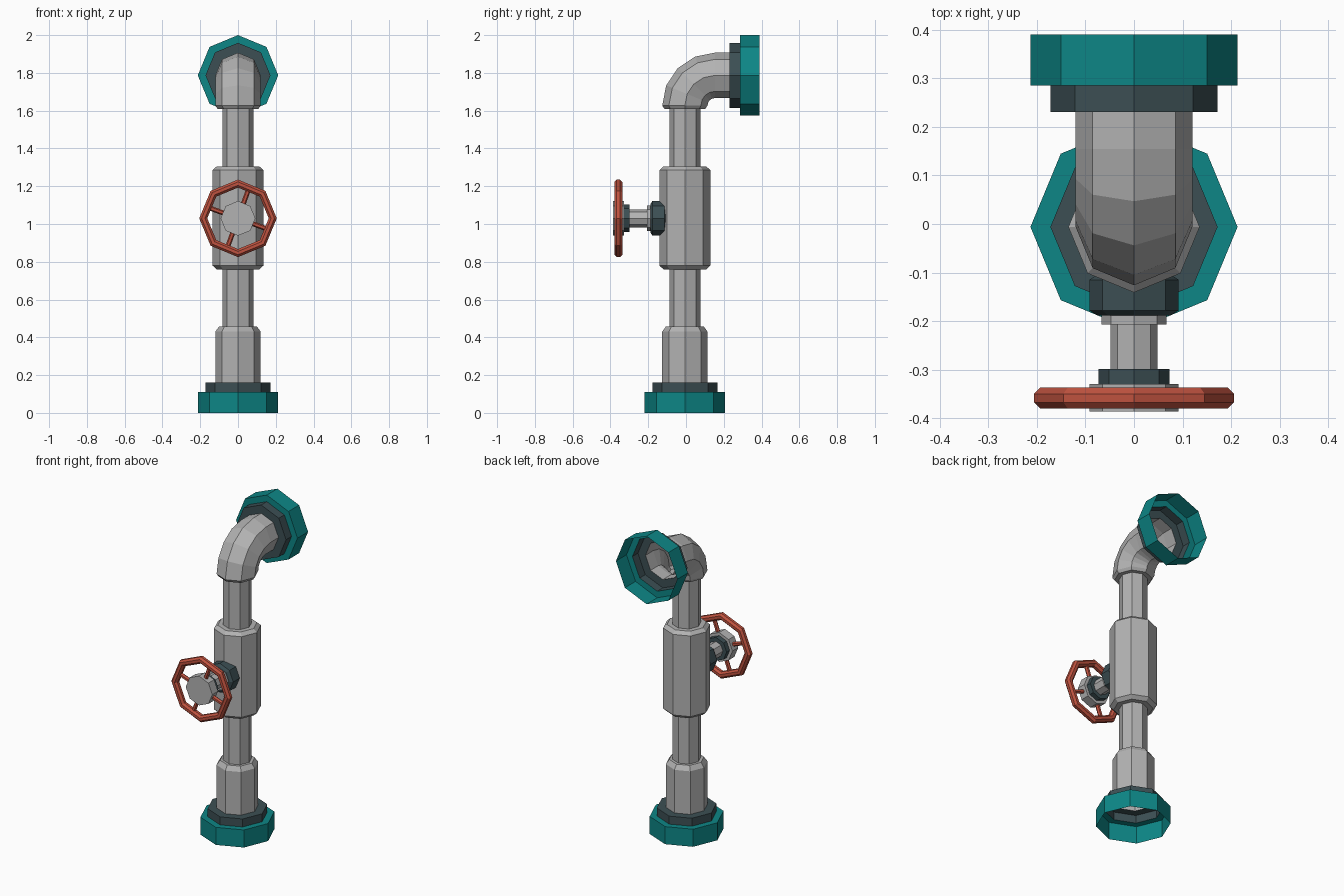
import bpy, bmesh, math
from mathutils import Vector

if "Cube" in bpy.data.objects:
    bpy.data.objects.remove(bpy.data.objects["Cube"])

CY = -0.006      # pipe axis
WZ = 1.03        # valve axis height
EZ = 1.787       # outlet axis height
UP, BACK, FRONT = 0, math.pi / 2, -math.pi / 2


def material(name, rgb):
    m = bpy.data.materials.new(name)
    m.diffuse_color = (*rgb, 1)
    m.use_nodes = True
    m.node_tree.nodes["Principled BSDF"].inputs["Base Color"].default_value = m.diffuse_color
    return m


TEAL = material("teal", (0.004, 0.24, 0.24))
DARK = material("dark slate", (0.045, 0.078, 0.088))
GREY = material("pipe grey", (0.45, 0.45, 0.45))
RED = material("wheel red", (0.52, 0.085, 0.05))


def tube(name, stations, mat, caps=False, loop=False, sides=8):
    """Skin rings given as (y, z, direction angle in the yz plane, radius)."""
    bm = bmesh.new()
    rings = []
    for y, z, t, r in stations:
        u = Vector((0, math.cos(t), -math.sin(t)))
        ring = []
        for k in range(sides):
            a = 2 * math.pi * k / sides
            ring.append(bm.verts.new(Vector((r * math.cos(a), y, z)) + u * r * math.sin(a)))
        rings.append(ring)
    pairs = list(zip(rings, rings[1:]))
    if loop:
        pairs.append((rings[-1], rings[0]))
    for a, b in pairs:
        for k in range(sides):
            n = (k + 1) % sides
            bm.faces.new((a[k], a[n], b[n], b[k]))
    if caps:
        bm.faces.new(rings[0][::-1])
        bm.faces.new(rings[-1])
    if caps or loop:
        bmesh.ops.recalc_face_normals(bm, faces=bm.faces)
    me = bpy.data.meshes.new(name)
    bm.to_mesh(me)
    bm.free()
    me.materials.append(mat)
    ob = bpy.data.objects.new(name, me)
    bpy.context.collection.objects.link(ob)
    return ob


def upright(name, pts, mat):
    return tube(name, [(CY, z, UP, r) for r, z in pts], mat)


def valve(name, pts, mat):
    return tube(name, [(y, WZ, FRONT, r) for r, y in pts], mat, caps=True)


# Base flange and collar, open underneath
upright("base_flange", [(0.213, 0), (0.213, 0.11), (0.172, 0.11)], TEAL)
upright("base_collar", [(0.172, 0.11), (0.172, 0.16), (0.12, 0.16)], DARK)

# Vertical pipe with socket and valve body
upright("main_pipe", [(0.12, 0.16), (0.12, 0.43), (0.10, 0.458), (0.082, 0.458),
                      (0.082, 0.76), (0.113, 0.76), (0.135, 0.78), (0.135, 1.285),
                      (0.113, 1.305), (0.082, 1.305), (0.082, 1.61)], GREY)

# Elbow turning from up to back
R = 0.16
z0 = EZ - R
elbow = [(CY, 1.61, UP, 0.082), (CY, 1.61, UP, 0.108)]
for i in range(5):
    t = math.pi / 2 * i / 4
    elbow.append((CY + R - R * math.cos(t), z0 + R * math.sin(t), t, 0.12))
elbow.append((0.23, EZ, BACK, 0.12))
tube("elbow", elbow, GREY)

# Outlet collar and flange, open at the back
tube("outlet_collar", [(y, EZ, BACK, r) for r, y in
                       [(0.12, 0.23), (0.172, 0.23), (0.172, 0.285)]], DARK)
tube("outlet_flange", [(y, EZ, BACK, r) for r, y in
                       [(0.172, 0.285), (0.213, 0.285), (0.213, 0.39)]], TEAL)

# Valve bonnet, stem, nut and hub
valve("bonnet", [(0.075, -0.103), (0.092, -0.115), (0.092, -0.178), (0.075, -0.188)], DARK)
valve("stem_ring", [(0.067, -0.186), (0.067, -0.207)], GREY)
valve("stem", [(0.048, -0.205), (0.048, -0.30)], GREY)
valve("stem_nut", [(0.073, -0.298), (0.073, -0.331)], DARK)
valve("wheel_hub", [(0.092, -0.329), (0.092, -0.386)], GREY)

# Handwheel rim
WY, WR, TR = -0.358, 0.184, 0.023
rim = []
for i in range(8):
    a = 2 * math.pi * (i + 0.5) / 8
    rim.append((WY + TR * math.cos(a), WZ, FRONT, WR + TR * math.sin(a)))
tube("wheel_rim", rim, RED, loop=True)

# Handwheel spokes
for i in range(4):
    spoke = tube(f"wheel_spoke_{i + 1}", [(0, 0.07, UP, 0.013), (0, 0.182, UP, 0.013)],
                 RED, caps=True, sides=6)
    spoke.location = (0, WY, WZ)
    spoke.rotation_euler = (0, math.radians(20 + 90 * i), 0)
